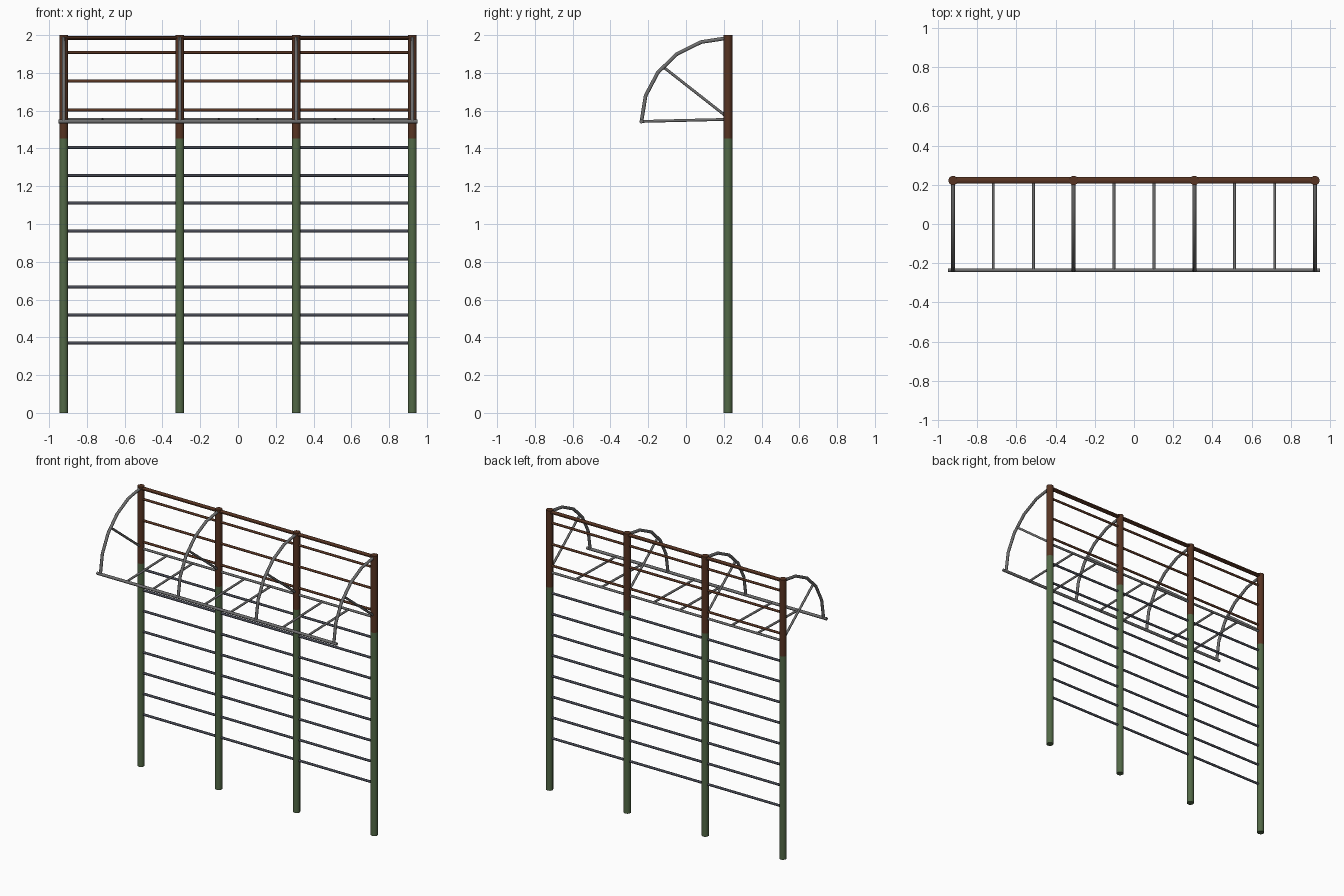
import bpy, bmesh, math
from mathutils import Vector

if "Cube" in bpy.data.objects:
    bpy.data.objects.remove(bpy.data.objects["Cube"])


def material(name, rgb):
    m = bpy.data.materials.new(name)
    m.diffuse_color = (*rgb, 1)
    m.use_nodes = True
    m.node_tree.nodes["Principled BSDF"].inputs["Base Color"].default_value = m.diffuse_color
    return m


GREEN = material("green paint", (0.085, 0.14, 0.062))
BROWN = material("brown paint", (0.095, 0.034, 0.016))
SLATE = material("slate rung", (0.06, 0.065, 0.085))
GREY = material("grey steel", (0.16, 0.16, 0.16))

POST_X = [-0.923, -0.308, 0.308, 0.923]
POST_Y, POST_R = 0.222, 0.024
FRONT_Y, FRONT_Z = -0.236, 1.543


def tube(name, points, ry, mat, rz=None, sides=8):
    """Sweep a round or oval section along a path lying in a plane."""
    rz = rz or ry
    pts = [Vector(p) for p in points]
    bm = bmesh.new()
    rings = []
    for i, p in enumerate(pts):
        a = pts[max(i - 1, 0)]
        b = pts[min(i + 1, len(pts) - 1)]
        d = (b - a).normalized()
        # paths along x use y as the section side; all others use x
        side = Vector((0, 1, 0)) if abs(d.x) > 0.9 else Vector((1, 0, 0))
        up = d.cross(side).normalized()
        ring = []
        for k in range(sides):
            t = 2 * math.pi * (k + 0.5) / sides
            ring.append(bm.verts.new(p + side * ry * math.cos(t) + up * rz * math.sin(t)))
        rings.append(ring)
    for r0, r1 in zip(rings, rings[1:]):
        for k in range(sides):
            n = (k + 1) % sides
            bm.faces.new((r0[k], r0[n], r1[n], r1[k]))
    bm.faces.new(rings[0])
    bm.faces.new(rings[-1])
    bmesh.ops.recalc_face_normals(bm, faces=bm.faces)
    me = bpy.data.meshes.new(name)
    bm.to_mesh(me)
    bm.free()
    me.materials.append(mat)
    ob = bpy.data.objects.new(name, me)
    bpy.context.collection.objects.link(ob)
    bpy.context.view_layer.objects.active = ob
    bpy.ops.object.select_all(action='DESELECT')
    ob.select_set(True)
    bpy.ops.object.shade_smooth_by_angle(angle=math.radians(50))
    return ob


def x_bar(name, y, z, half, r, mat, rz=None):
    return tube(name, [(-half, y, z), (half, y, z)], r, mat, rz)


# Posts: green below, brown above
for x in POST_X:
    post = tube("post", [(x, POST_Y, 0), (x, POST_Y, 1.452), (x, POST_Y, 2)],
                POST_R, GREEN, sides=12)
    post.data.materials.append(BROWN)
    for f in post.data.polygons:
        if f.center.z > 1.46:
            f.material_index = 1

# Wall rungs, the upper three brown, and the oval top rail
for i in range(8):
    x_bar("rung", POST_Y, 0.37 + i * 0.148, 0.923, 0.0085, SLATE)
for z in (1.603, 1.756, 1.909):
    x_bar("upper_rung", POST_Y, z, 0.923, 0.0085, BROWN)
x_bar("top_rail", POST_Y, 1.985, 0.923, 0.018, BROWN, 0.011)

# Canopy rails
x_bar("canopy_front_rail", FRONT_Y, FRONT_Z, 0.949, 0.0105, GREY)
x_bar("canopy_back_rail", POST_Y, 1.554, 0.923, 0.0085, GREY)

# Quarter arches and diagonal braces at each post
for x in POST_X:
    arc = []
    for i in range(6):
        t = math.radians(18 * i)
        arc.append((x, POST_Y + (FRONT_Y - POST_Y) * math.cos(t),
                    FRONT_Z + 0.442 * math.sin(t)))
    tube("canopy_arch", arc, 0.0105, GREY)
    tube("canopy_brace", [(x, POST_Y, 1.563), (x, -0.112, 1.825)], 0.008, GREY)

# Two overhead crossbars in each bay
for a, b in zip(POST_X, POST_X[1:]):
    for f in (1 / 3, 2 / 3):
        x = a + (b - a) * f
        tube("canopy_crossbar", [(x, FRONT_Y, FRONT_Z), (x, POST_Y, 1.554)], 0.008, GREY)
